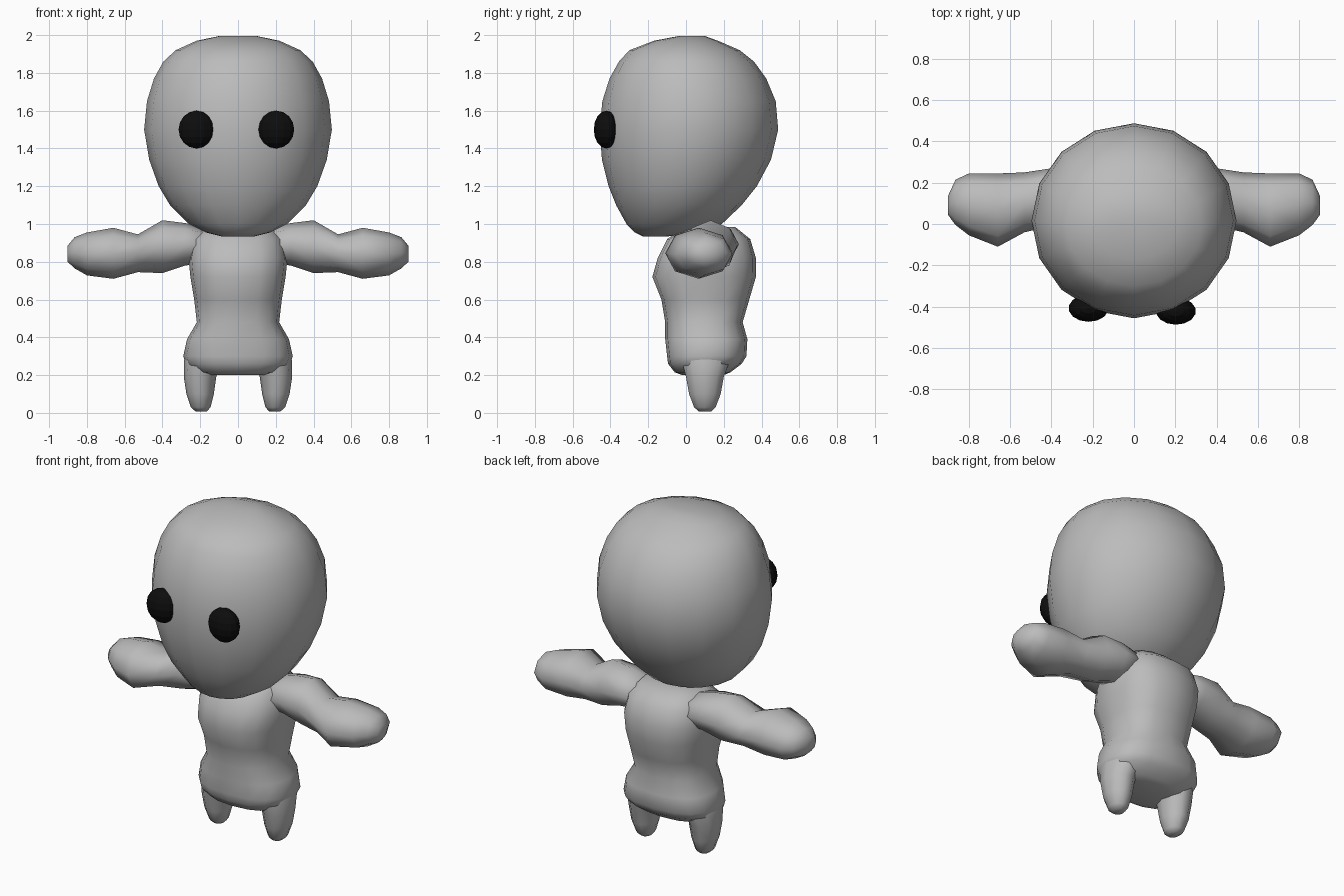
import bpy, bmesh, math
from mathutils import Matrix

if "Cube" in bpy.data.objects:
    bpy.data.objects.remove(bpy.data.objects["Cube"])


def material(name, value):
    m = bpy.data.materials.new(name)
    m.diffuse_color = (value, value, value, 1)
    m.use_nodes = True
    m.node_tree.nodes["Principled BSDF"].inputs["Base Color"].default_value = m.diffuse_color
    return m


GREY = material("soft grey", 0.5)
BLACK = material("eye black", 0.004)


def finish(name, bm, mat, smooth=True, mirror=False):
    bmesh.ops.recalc_face_normals(bm, faces=bm.faces)
    me = bpy.data.meshes.new(name)
    bm.to_mesh(me)
    bm.free()
    me.materials.append(mat)
    for p in me.polygons:
        p.use_smooth = smooth
    ob = bpy.data.objects.new(name, me)
    bpy.context.collection.objects.link(ob)
    if mirror:
        ob.modifiers.new("mirror", 'MIRROR')
    return ob


def loft(name, rings, sides, axis='z', power=1.0, mirror=False):
    """Skin rings (position, a_min, a_max, b_min, b_max); power < 1 is boxier."""
    bm = bmesh.new()
    loops = []
    for t, a0, a1, b0, b1 in rings:
        loop = []
        for i in range(sides):
            ang = 2 * math.pi * i / sides
            c, s = math.cos(ang), math.sin(ang)
            c = math.copysign(abs(c) ** power, c)
            s = math.copysign(abs(s) ** power, s)
            a = (a0 + a1) / 2 + (a1 - a0) / 2 * c
            b = (b0 + b1) / 2 + (b1 - b0) / 2 * s
            loop.append(bm.verts.new((a, b, t) if axis == 'z' else (t, a, b)))
        loops.append(loop)
    for lo, hi in zip(loops, loops[1:]):
        for i in range(sides):
            j = (i + 1) % sides
            bm.faces.new((lo[i], lo[j], hi[j], hi[i]))
    # Close both ends with a fan
    for loop in (loops[0], loops[-1]):
        bmesh.ops.poke(bm, faces=[bm.faces.new(loop)])
    return finish(name, bm, GREY, mirror=mirror)


# Head: (z, half width, y front, y back)
head = [(0.935, .09, -.23, -.09), (0.955, .17, -.27, .04), (1.00, .26, -.315, .19),
        (1.10, .36, -.37, .295), (1.20, .42, -.41, .375), (1.34, .47, -.445, .45),
        (1.50, .497, -.457, .488), (1.65, .482, -.443, .475), (1.77, .445, -.405, .425),
        (1.86, .395, -.355, .36), (1.92, .33, -.30, .285), (1.97, .22, -.17, .17),
        (1.995, .10, -.04, .10)]
loft("head", [(z, -w, w, f, b) for z, w, f, b in head], 16)

# Torso with a waist and a flared hip
torso = [(0.20, .15, -.02, .20), (0.215, .22, -.06, .235), (0.26, .275, -.095, .295),
         (0.30, .29, -.10, .32), (0.39, .27, -.11, .325), (0.48, .218, -.11, .30),
         (0.60, .232, -.13, .335), (0.72, .252, -.178, .37), (0.82, .262, -.15, .37),
         (0.92, .24, -.10, .34), (0.985, .18, .00, .26)]
loft("torso", [(z, -w, w, f, b) for z, w, f, b in torso], 16, power=0.8)

# Stubby legs
loft("legs", [(0.008, .165, .225, .065, .135), (0.03, .145, .25, .04, .16),
              (0.10, .128, .273, .012, .188), (0.19, .115, .287, -.005, .205),
              (0.28, .09, .285, -.03, .24), (0.36, .08, .26, -.04, .25)],
     10, mirror=True)

# Arms: shoulder, narrow elbow and mitten-like hand
loft("arms", [(0.14, .00, .27, .80, .97), (0.28, -.01, .28, .78, 1.005),
              (0.40, -.01, .27, .74, 1.02), (0.53, -.04, .25, .745, .945),
              (0.66, -.11, .245, .71, .98), (0.80, -.055, .245, .728, .955),
              (0.865, -.005, .215, .765, .93), (0.902, .045, .135, .80, .885)],
     8, axis='x', mirror=True)

# Flattened round eyes
for side, x, y in (("left", .203, -.422), ("right", -.22, -.408)):
    bm = bmesh.new()
    bmesh.ops.create_uvsphere(bm, u_segments=14, v_segments=8, radius=1)
    bm.transform(Matrix.Translation((x, y, 1.5)) @ Matrix.Diagonal((.097, .066, .1, 1)))
    finish(side + "_eye", bm, BLACK, smooth=False)
